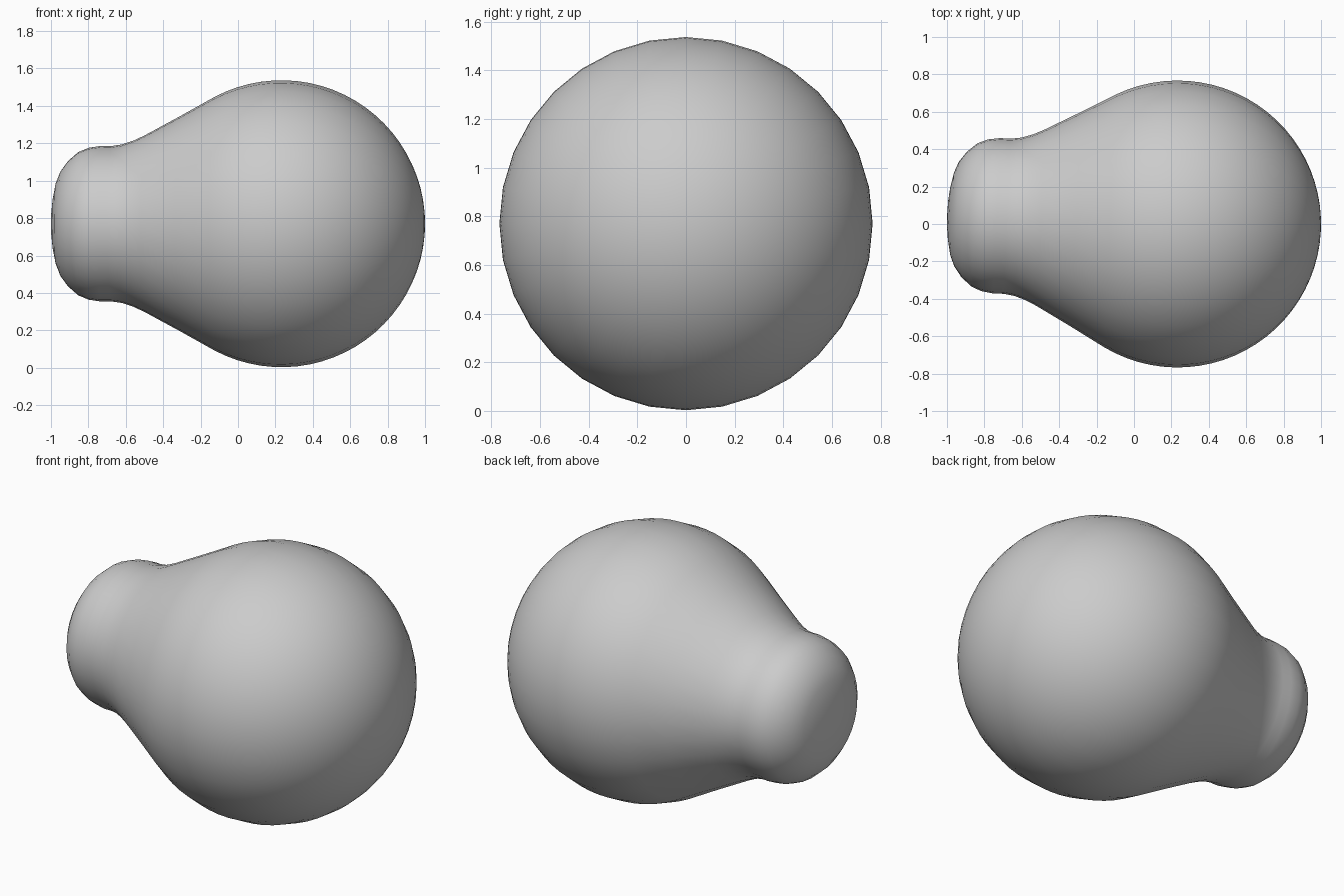
import bpy, bmesh, math
from mathutils import Vector, Matrix

if "Cube" in bpy.data.objects:
    bpy.data.objects.remove(bpy.data.objects["Cube"])

SIDES = 32
R = 0.767                      # bulb radius
CX, CZ = 0.233, 0.77           # bulb centre
TILT = math.radians(2.6)       # stem leans slightly to the back

# Stem profile: (x along axis, radius)
stem = [(-1.0, 0.0), (-0.998, 0.07), (-0.99, 0.14), (-0.974, 0.22), (-0.95, 0.28),
        (-0.91, 0.335), (-0.855, 0.383), (-0.80, 0.406), (-0.735, 0.416), (-0.68, 0.415),
        (-0.62, 0.424), (-0.56, 0.444), (-0.50, 0.472), (-0.31, 0.575)]
# Bulb profile: an arc tangent to the stem flare
start = math.radians(118)
n = 24
arc = [(CX + R * math.cos(start * (1 - i / n)), R * math.sin(start * (1 - i / n)))
       for i in range(n + 1)]

# Revolve the profile about the long axis
bm = bmesh.new()
verts = [bm.verts.new((x - CX, 0, r)) for x, r in stem + arc]
edges = [bm.edges.new(p) for p in zip(verts, verts[1:])]
bmesh.ops.spin(bm, geom=verts + edges, cent=(0, 0, 0), axis=(1, 0, 0),
               angle=math.tau, steps=SIDES, use_duplicate=False)
bmesh.ops.remove_doubles(bm, verts=bm.verts, dist=0.0005)
bmesh.ops.dissolve_degenerate(bm, edges=bm.edges, dist=0.0001)
bmesh.ops.recalc_face_normals(bm, faces=bm.faces)

# Lean the stem about the bulb centre, then place it
bm.transform(Matrix.Translation((CX, 0, CZ)) @ Matrix.Rotation(-TILT, 4, 'Z'))
mesh = bpy.data.meshes.new("bulb_body")
bm.to_mesh(mesh)
bm.free()
for p in mesh.polygons:
    p.use_smooth = True
body = bpy.data.objects.new("bulb_body", mesh)
bpy.context.collection.objects.link(body)
